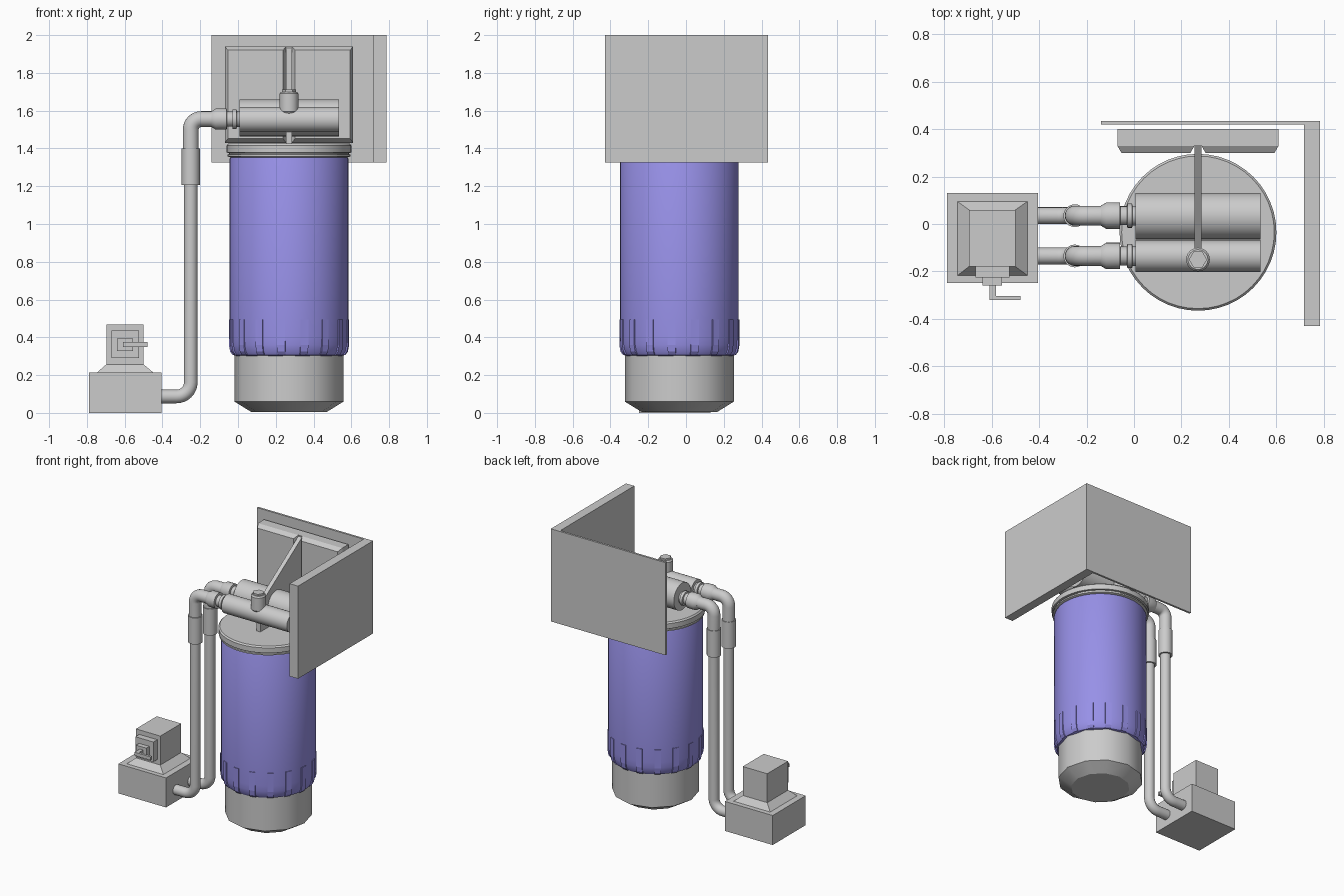
import bpy, bmesh, math
from mathutils import Vector, Matrix

if "Cube" in bpy.data.objects:
    bpy.data.objects.remove(bpy.data.objects["Cube"])


def finish(bm, name, smooth=True, mat=None):
    bmesh.ops.recalc_face_normals(bm, faces=bm.faces)
    me = bpy.data.meshes.new(name)
    bm.to_mesh(me)
    bm.free()
    ob = bpy.data.objects.new(name, me)
    bpy.context.collection.objects.link(ob)
    if mat:
        me.materials.append(mat)
    if smooth:
        bpy.ops.object.select_all(action='DESELECT')
        ob.select_set(True)
        bpy.context.view_layer.objects.active = ob
        bpy.ops.object.shade_smooth_by_angle(angle=math.radians(32))
    return ob


def loft(bm, rings):
    loops = [[bm.verts.new(p) for p in r] for r in rings]
    n = len(loops[0])
    for a, b in zip(loops, loops[1:]):
        for i in range(n):
            j = (i + 1) % n
            bm.faces.new((a[i], a[j], b[j], b[i]))
    bm.faces.new(loops[0])
    bm.faces.new(loops[-1])


def lathe(name, origin, profile, sides=32, axis='Z', mat=None):
    """Solid of revolution from (radius, distance along axis) pairs."""
    rot = Matrix.Rotation(math.pi / 2, 3, 'Y') if axis == 'X' else Matrix.Identity(3)
    bm = bmesh.new()
    loft(bm, [[Vector(origin) + rot @ Vector((r * math.cos(2 * math.pi * i / sides),
               r * math.sin(2 * math.pi * i / sides), d)) for i in range(sides)]
              for r, d in profile])
    return finish(bm, name, mat=mat)


def rect_z(x0, x1, y0, y1, z):
    return [(x0, y0, z), (x1, y0, z), (x1, y1, z), (x0, y1, z)]


def rect_y(x0, x1, z0, z1, y):
    return [(x0, y, z0), (x1, y, z0), (x1, y, z1), (x0, y, z1)]


def block(name, *rings):
    bm = bmesh.new()
    loft(bm, rings)
    return finish(bm, name, smooth=False)


def box(name, x0, x1, y0, y1, z0, z1):
    return block(name, rect_z(x0, x1, y0, y1, z0), rect_z(x0, x1, y0, y1, z1))


def pipe(name, y, start, corner, end, radius, bend, sides=20):
    """Round pipe in an xz plane with one rounded 90 degree bend."""
    s, c, e = (Vector((p[0], y, p[1])) for p in (start, corner, end))
    u, v = (s - c).normalized(), (e - c).normalized()
    centre = c + (u + v) * bend
    path = [(s, -u)]
    for k in range(9):
        t = k / 8 * math.pi / 2
        path.append((centre - v * bend * math.cos(t) - u * bend * math.sin(t),
                     v * math.sin(t) - u * math.cos(t)))
    path.append((e, v))
    side = Vector((0, 1, 0))
    bm = bmesh.new()
    loft(bm, [[p + radius * (side * math.cos(2 * math.pi * i / sides)
               + side.cross(t) * math.sin(2 * math.pi * i / sides)) for i in range(sides)]
              for p, t in path])
    return finish(bm, name)


CX, CY = 0.27, -0.035
blue = bpy.data.materials.new("blue_plastic")
blue.diffuse_color = (0.31, 0.28, 0.8, 1)
blue.use_nodes = True
blue.node_tree.nodes["Principled BSDF"].inputs["Base Color"].default_value = blue.diffuse_color

# Corner walls
box("back_wall", -0.14, 0.72, 0.42, 0.435, 1.325, 2.0)
box("side_wall", 0.718, 0.785, -0.43, 0.435, 1.325, 2.0)

# Mounting bracket: plate, two bevelled panels, central gusset
box("bracket_plate", -0.07, 0.61, 0.33, 0.40, 1.43, 1.94)
for name, x0, x1 in (("left_panel", -0.07, 0.255), ("right_panel", 0.285, 0.61)):
    block(name, rect_y(x0, x1, 1.43, 1.94, 0.33),
          rect_y(x0 + 0.017, x1 - 0.017, 1.452, 1.92, 0.30))
gusset = [(0.335, 1.935), (-0.15, 1.62), (-0.15, 1.41), (0.335, 1.41)]
block("bracket_gusset", *[[(x, y, z) for y, z in gusset] for x in (0.255, 0.285)])

# Filter housing: base, blue canister, ribs and lid
lathe("base_cap", (CX, CY, 0), [(0.20, 0.005), (0.289, 0.06), (0.289, 0.305)], 12)
lathe("canister", (CX, CY, 0), [(0.275, 0.30), (0.293, 0.306), (0.305, 0.325), (0.312, 0.36),
                                (0.314, 0.40), (0.314, 1.345), (0.306, 1.36)], 48, mat=blue)
bm = bmesh.new()
rib = [(0.28, 0.306), (0.298, 0.306), (0.312, 0.325), (0.318, 0.36), (0.318, 0.495), (0.28, 0.495)]
for k in range(16):
    turn = Matrix.Rotation(math.radians(15 + 22.5 * k), 3, 'Z')
    loft(bm, [[Vector((CX, CY, 0)) + turn @ Vector((r, t, z)) for r, z in rib]
              for t in (-0.021, 0.021)])
finish(bm, "canister_ribs", smooth=False, mat=blue)
lathe("lid", (CX, CY, 0), [(0.31, 1.352), (0.325, 1.358), (0.325, 1.368), (0.317, 1.37),
                           (0.317, 1.376), (0.331, 1.378), (0.331, 1.415), (0.322, 1.425)], 48)

# Head tubes and the vent cap
lathe("rear_head_tube", (0.007, 0.033, 1.562), [(0.098, 0), (0.098, 0.528)], axis='X')
lathe("front_head_tube", (0.007, -0.135, 1.553), [(0.067, 0), (0.067, 0.528)], axis='X')
lathe("vent_cap", (0.27, -0.15, 0), [(0.035, 1.575), (0.05, 1.595), (0.05, 1.69), (0.042, 1.70)], 24)
lathe("vent_bolt", (0.27, -0.15, 0), [(0.038, 1.69), (0.038, 1.712)], 6)

# Two pipe runs with couplings
for tag, y in (("front", -0.135), ("rear", 0.035)):
    pipe(tag + "_upper_pipe", y, (-0.10, 1.555), (-0.25, 1.555), (-0.25, 1.38), 0.042, 0.055)
    lathe(tag + "_pipe_sleeve", (-0.25, y, 0), [(0.048, 1.207), (0.048, 1.40)], 24)
    pipe(tag + "_lower_pipe", y, (-0.25, 1.25), (-0.25, 0.087), (-0.42, 0.087), 0.036, 0.075)
    lathe(tag + "_coupling", (0, y, 1.555), [(0.042, -0.14), (0.056, -0.117), (0.056, -0.06),
          (0.04, -0.058), (0.04, -0.03), (0.051, -0.028), (0.051, -0.008), (0.042, -0.006),
          (0.042, 0.02)], 24, axis='X')

# Control valve: box, stepped housing, knob and lever
box("valve_base", -0.79, -0.405, -0.25, 0.13, 0, 0.215)
block("valve_housing", rect_z(-0.745, -0.45, -0.217, 0.095, 0.215),
      rect_z(-0.697, -0.50, -0.18, 0.06, 0.257), rect_z(-0.697, -0.50, -0.18, 0.06, 0.468))
box("valve_plate", -0.67, -0.525, -0.225, -0.17, 0.29, 0.435)
box("valve_boss", -0.64, -0.557, -0.26, -0.22, 0.328, 0.395)
box("lever_stem", -0.61, -0.583, -0.31, -0.255, 0.35, 0.375)
box("lever_handle", -0.61, -0.48, -0.32, -0.303, 0.35, 0.375)
